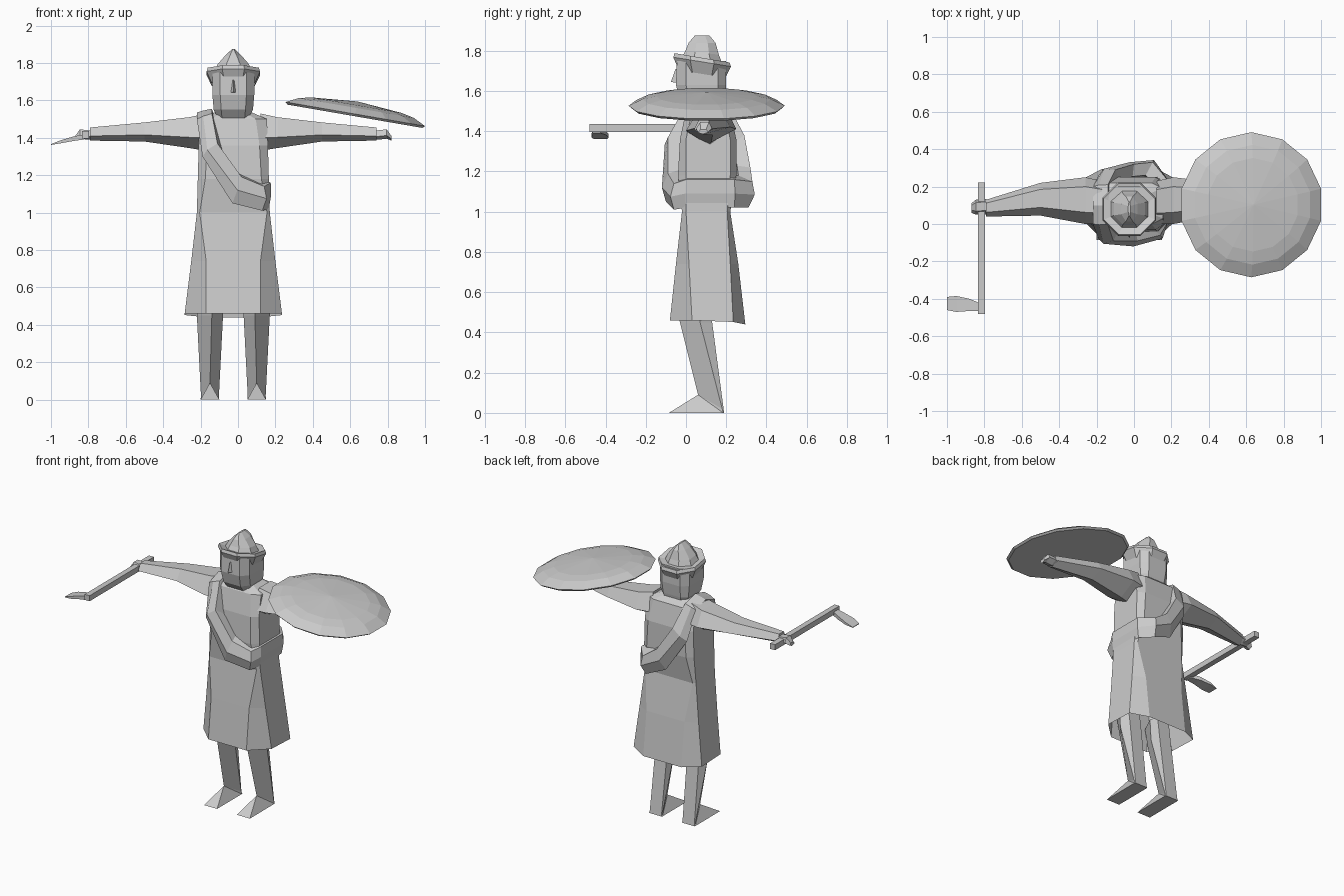
import bpy, bmesh, math
from mathutils import Vector, Matrix

CX = -0.025  # body mid plane
CY = 0.1

grey = bpy.data.materials.new("plain grey")
grey.diffuse_color = (0.6, 0.6, 0.6, 1)


def finish(name, bm):
    bmesh.ops.remove_doubles(bm, verts=bm.verts, dist=0.0005)
    bmesh.ops.recalc_face_normals(bm, faces=bm.faces)
    me = bpy.data.meshes.new(name)
    bm.to_mesh(me)
    bm.free()
    me.materials.append(grey)
    ob = bpy.data.objects.new(name, me)
    bpy.context.collection.objects.link(ob)
    return ob


def loft(name, rings, cap_start=True, cap_end=True, closed=False, mirror=False):
    """Skin a list of equal-length rings; optionally mirror across the body."""
    bm = bmesh.new()
    for s in ((1, -1) if mirror else (1,)):
        vs = [[bm.verts.new((CX + s * (p[0] - CX), p[1], p[2])) for p in r] for r in rings]
        n = len(vs[0])
        for i in range(len(vs) if closed else len(vs) - 1):
            a, b = vs[i], vs[(i + 1) % len(vs)]
            for j in range(n):
                k = (j + 1) % n
                bm.faces.new((a[j], a[k], b[k], b[j]))
        if not closed:
            if cap_start:
                bm.faces.new(vs[0])
            if cap_end:
                bm.faces.new(vs[-1])
    return finish(name, bm)


def oct_ring(z, wf, ws, yf, ysf, ysb, yb, zb=None):
    """Eight-point body section: front width, side width and depths."""
    zb = z if zb is None else zb
    zm = z + (zb - z) * 0.4
    return [(CX - wf, yf, z), (CX + wf, yf, z), (CX + ws, ysf, z), (CX + ws, ysb, zm),
            (CX + wf, yb, zb), (CX - wf, yb, zb), (CX - ws, ysb, zm), (CX - ws, ysf, z)]


# Robe, from hem to neck
loft("robe", [
    oct_ring(0.46, 0.145, 0.26, -0.08, 0.03, 0.235, 0.295, 0.44),
    oct_ring(0.74, 0.145, 0.225, -0.05, 0.015, 0.22, 0.26),
    oct_ring(1.00, 0.180, 0.195, -0.02, 0.0, 0.205, 0.22),
    oct_ring(1.18, 0.150, 0.19, -0.04, 0.0, 0.22, 0.25),
    oct_ring(1.36, 0.140, 0.185, -0.03, 0.0, 0.22, 0.25),
    oct_ring(1.50, 0.120, 0.18, 0.0, 0.03, 0.19, 0.22),
    oct_ring(1.535, 0.06, 0.10, 0.03, 0.06, 0.16, 0.18)], cap_start=False)

# Legs with a front ridge, tapering to the heel
loft("legs", [
    [(-0.14, -0.06, 0.6), (-0.08, 0.06, 0.6), (-0.10, 0.11, 0.6), (-0.19, 0.11, 0.6), (-0.22, 0.06, 0.6)],
    [(-0.14, -0.03, 0.45), (-0.08, 0.07, 0.45), (-0.10, 0.13, 0.45), (-0.19, 0.13, 0.45), (-0.22, 0.07, 0.45)],
    [(-0.15, 0.06, 0.09), (-0.102, 0.18, 0.02), (-0.105, 0.187, 0.02), (-0.195, 0.187, 0.02), (-0.198, 0.18, 0.02)],
    [(-0.15, 0.06, 0.0), (-0.10, 0.185, 0.0), (-0.103, 0.19, 0.0), (-0.197, 0.19, 0.0), (-0.20, 0.185, 0.0)]],
     mirror=True)

# Wedge feet
bm = bmesh.new()
for s in (1, -1):
    toe_l, toe_r, heel_r, heel_l, ankle = [
        bm.verts.new((CX + s * (x - CX), y, z)) for x, y, z in
        ((-0.20, -0.085, 0), (-0.10, -0.085, 0), (-0.10, 0.19, 0), (-0.20, 0.19, 0), (-0.15, 0.06, 0.09))]
    bm.faces.new((toe_l, toe_r, heel_r, heel_l))
    for a, b in ((toe_l, toe_r), (toe_r, heel_r), (heel_r, heel_l), (heel_l, toe_l)):
        bm.faces.new((a, b, ankle))
finish("feet", bm)


def arm_ring(x, y0, y1, z0, z1):
    ym, w = (y0 + y1) / 2, (y1 - y0)
    return [(x, y0, z0 + (z1 - z0) * 0.35), (x, y0 + w * 0.25, z1), (x, y1 - w * 0.2, z1),
            (x, y1, z0 + (z1 - z0) * 0.4), (x, ym, z0)]


# Sleeves and hands
loft("sleeves", [
    arm_ring(-0.17, 0.00, 0.23, 1.33, 1.53), arm_ring(-0.26, 0.0, 0.25, 1.345, 1.51),
    arm_ring(-0.50, 0.045, 0.22, 1.38, 1.482), arm_ring(-0.79, 0.04, 0.13, 1.385, 1.455)], mirror=True)
loft("hands", [
    arm_ring(-0.74, 0.06, 0.12, 1.39, 1.44), arm_ring(-0.80, 0.05, 0.135, 1.39, 1.44),
    arm_ring(-0.845, 0.05, 0.13, 1.395, 1.445), arm_ring(-0.87, 0.06, 0.11, 1.385, 1.41)], mirror=True)

# Rolled sash over one shoulder and round the opposite hip: upper and lower edges
edges = [
    ((-0.14, 0.00, 1.53), (-0.22, 0.00, 1.50)), ((-0.11, -0.09, 1.37), (-0.19, -0.08, 1.30)),
    ((0.02, -0.09, 1.19), (-0.03, -0.10, 1.05)), ((0.14, -0.06, 1.14), (0.13, -0.06, 1.01)),
    ((0.175, 0.00, 1.16), (0.165, 0.00, 1.02)), ((0.175, 0.24, 1.16), (0.165, 0.24, 1.02)),
    ((0.10, 0.33, 1.15), (0.09, 0.31, 1.02)), ((0.00, 0.32, 1.22), (-0.05, 0.29, 1.08)),
    ((-0.10, 0.29, 1.38), (-0.19, 0.26, 1.30)), ((-0.14, 0.21, 1.53), (-0.22, 0.20, 1.50)),
    ((-0.14, 0.10, 1.555), (-0.22, 0.10, 1.535))]
hub = Vector((CX, CY, 1.25))
rings = []
for u, l in edges:
    u, l = Vector(u), Vector(l)
    mid = (u + l) / 2
    out = Vector((mid.x - hub.x, mid.y - hub.y, 0)).normalized() * 0.025
    if mid.z > 1.5 or mid.x > 0.15:
        out *= 0.3
    rings.append([u, mid + out, l, l.lerp(hub, 0.3), u.lerp(hub, 0.3)])
loft("sash", rings, closed=True)

# Head and nose
loft("head", [
    oct_ring(1.50, 0.06, 0.08, 0.01, 0.04, 0.14, 0.18),
    oct_ring(1.55, 0.065, 0.105, -0.03, 0.02, 0.16, 0.19),
    oct_ring(1.63, 0.07, 0.112, -0.05, 0.0, 0.16, 0.20),
    oct_ring(1.75, 0.07, 0.112, -0.045, 0.0, 0.16, 0.20)])
loft("nose", [
    [(CX - 0.018, -0.04, 1.64), (CX, -0.075, 1.645), (CX + 0.018, -0.04, 1.64)],
    [(CX - 0.008, -0.04, 1.71), (CX, -0.052, 1.71), (CX + 0.008, -0.04, 1.71)]])


def hat_ring(r, z, tilt, cy=0.08, n=8):
    return [(CX + r * math.cos(a), cy + r * math.sin(a), z - tilt * math.sin(a))
            for a in (2 * math.pi * (i + 0.5) / n for i in range(n))]


# Hat: flared turned-up brim and pointed crown
loft("hat_brim", [
    hat_ring(0.125, 1.685, 0.02), hat_ring(0.155, 1.745, 0.025),
    hat_ring(0.148, 1.765, 0.025), hat_ring(0.11, 1.755, 0.02)], cap_start=False)
loft("hat_crown", [
    hat_ring(0.115, 1.74, 0.02), hat_ring(0.09, 1.79, 0.01)], cap_start=False, cap_end=False)
# Crown top pinched into a short ridge running front to back
loft("hat_peak", [
    hat_ring(0.09, 1.79, 0.01),
    [(CX + (x - CX) * 0.55, 0.08 + (y - 0.08) * 0.85, 1.84) for x, y, z in hat_ring(0.085, 1.84, 0)],
    [(CX + (x - CX) * 0.08, 0.08 + (y - 0.08) * 0.5, 1.875) for x, y, z in hat_ring(0.08, 1.87, 0)]],
     cap_start=False)

# Domed shield, tilted outwards and lying over the left arm
tilt = Matrix.Translation((0.625, 0.103, 1.515)) @ Matrix.Rotation(math.radians(9.8), 4, 'Y')


def disc(r, h):
    return [tilt @ Vector((r * math.sin(a), r * math.cos(a), h))
            for a in (2 * math.pi * i / 14 for i in range(14))]


loft("shield", [disc(0.01, 0.0), disc(0.375, 0.0), disc(0.388, 0.012), disc(0.32, 0.045),
                disc(0.25, 0.06), disc(0.004, 0.08)])


def box(x0, x1, y0, y1, z0, z1):
    return [[(x0, y, z0), (x1, y, z0), (x1, y, z1), (x0, y, z1)] for y in (y0, y1)]


# Axe handle and thin flaring blade
loft("axe_handle", box(-0.835, -0.797, -0.48, 0.222, 1.397, 1.435))
loft("axe_blade", [
    [(x, y0, z - t), (x, y1, z - t), (x, y1, z + t), (x, y0, z + t)] for x, y0, y1, z, t in
    ((-0.82, -0.465, -0.425, 1.405, 0.014), (-0.88, -0.465, -0.40, 1.395, 0.012),
     (-0.95, -0.47, -0.385, 1.378, 0.008), (-1.0, -0.46, -0.39, 1.364, 0.002))])
